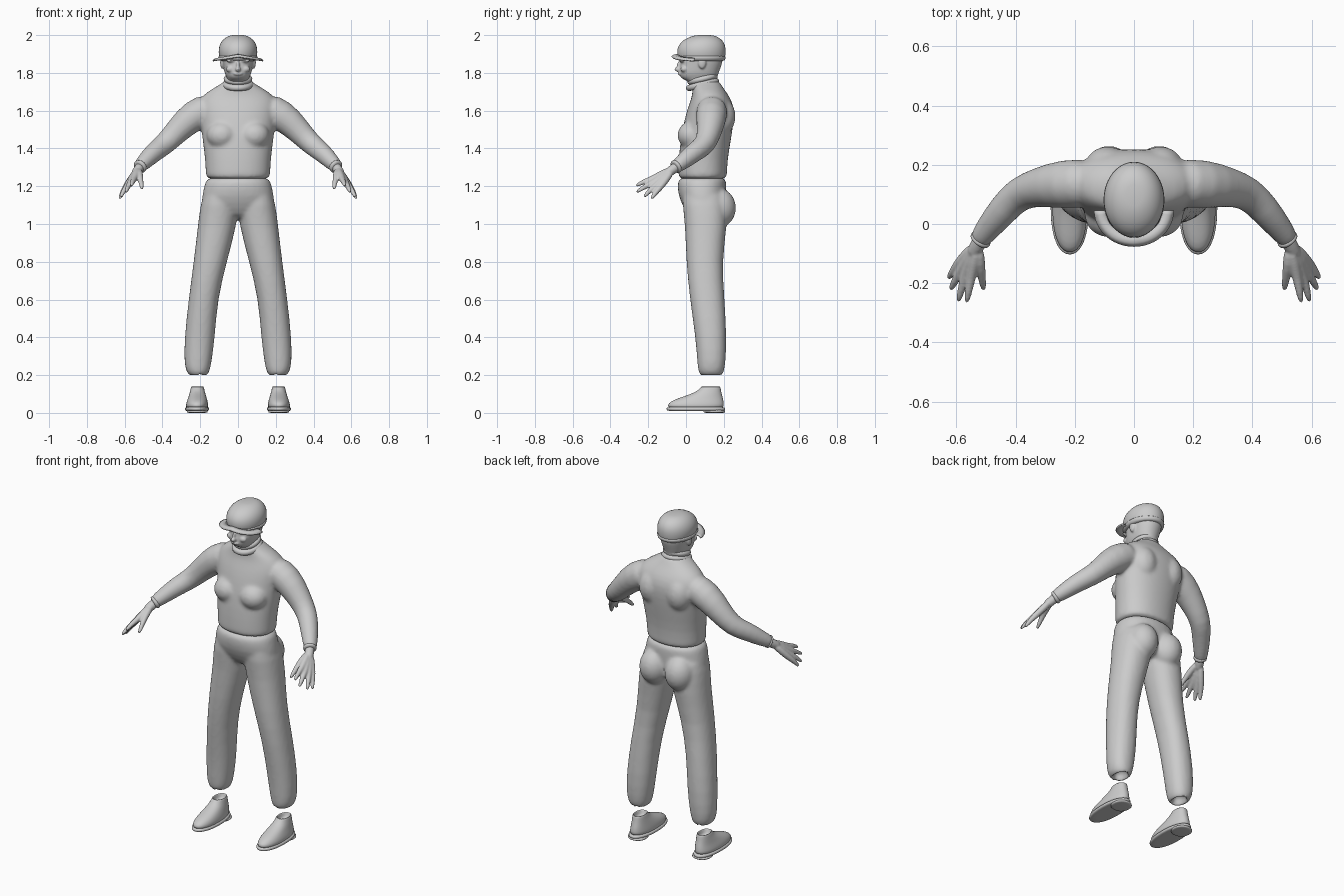
import bpy, bmesh
from math import sin, cos, pi, radians
from mathutils import Vector, Matrix

cube = bpy.data.objects.get("Cube")
if cube:
    bpy.data.objects.remove(cube)

GREY = (0.6, 0.6, 0.6, 1)
material = bpy.data.materials.new("plain grey")
material.use_nodes = True
material.diffuse_color = GREY
material.node_tree.nodes["Principled BSDF"].inputs["Base Color"].default_value = GREY
SIDES = (1, -1)


def skin(bm, rings):
    """Bridge rings of points and cap both ends."""
    loops = [[bm.verts.new(point) for point in ring] for ring in rings]
    count = len(loops[0])
    for low, high in zip(loops, loops[1:]):
        for i in range(count):
            j = (i + 1) % count
            bm.faces.new((low[i], low[j], high[j], high[i]))
    bm.faces.new(loops[0][::-1])
    bm.faces.new(loops[-1])


def loft(bm, rows, side=1, power=2.2, count=24):
    """Stack level rounded sections: height, centre x, front, back, half width."""
    def bend(value):
        return (1 if value > 0 else -1) * abs(value) ** (2 / power)
    rings = []
    for z, x, front, back, half in rows:
        angles = [2 * pi * i / count for i in range(count)]
        rings.append([(side * (x + half * bend(cos(a))),
                       (front + back) / 2 + (back - front) / 2 * bend(sin(a)), z)
                      for a in angles])
    skin(bm, rings)


def tube(bm, path, side=1, count=12):
    """Sweep circles along a path of x, y, z, radius."""
    points = [Vector(p[:3]) for p in path]
    rings = []
    for i, point in enumerate(points):
        along = points[min(i + 1, len(points) - 1)] - points[max(i - 1, 0)]
        across = along.cross(Vector((0, 0, 1))).normalized()
        up = across.cross(along).normalized()
        ring = []
        for k in range(count):
            a = 2 * pi * k / count
            p = point + path[i][3] * (across * cos(a) + up * sin(a))
            ring.append((side * p.x, p.y, p.z))
        rings.append(ring)
    skin(bm, rings)


def blob(bm, centre, size, side=1):
    x, y, z = centre
    matrix = Matrix.Translation((side * x, y, z)) @ Matrix.Diagonal((*size, 1))
    bmesh.ops.create_uvsphere(bm, u_segments=16, v_segments=10, radius=1, matrix=matrix)


def finish(name, bm, voxel=None, soften=4, subdivide=True):
    """Turn the mesh into an object; a voxel size welds its parts together."""
    bmesh.ops.recalc_face_normals(bm, faces=bm.faces)
    mesh = bpy.data.meshes.new(name)
    bm.to_mesh(mesh)
    bm.free()
    mesh.materials.append(material)
    mesh.shade_smooth()
    obj = bpy.data.objects.new(name, mesh)
    bpy.context.collection.objects.link(obj)
    if subdivide:
        obj.modifiers.new("Round", "SUBSURF").levels = 1
        obj.modifiers["Round"].render_levels = 1
    if voxel:
        weld = obj.modifiers.new("Weld", "REMESH")
        weld.mode = "VOXEL"
        weld.voxel_size = voxel
        weld.use_smooth_shade = True
        relax = obj.modifiers.new("Relax", "SMOOTH")
        relax.factor = 0.5
        relax.iterations = soften
    return obj


# Shirt: torso, chest, shoulder blades and sleeves
bm = bmesh.new()
loft(bm, [(1.235, 0, -.04, .215, .168), (1.25, 0, -.042, .218, .172),
          (1.34, 0, -.04, .22, .174), (1.45, 0, -.03, .24, .19),
          (1.55, 0, -.01, .255, .2), (1.62, 0, .01, .255, .215),
          (1.67, 0, .03, .235, .2), (1.71, 0, .035, .205, .15),
          (1.74, 0, .03, .185, .09), (1.77, 0, .03, .17, .06)])
for side in SIDES:
    blob(bm, (.085, .03, 1.47), (.085, .078, .075), side)
    blob(bm, (.09, .19, 1.57), (.08, .075, .1), side)
    tube(bm, [(.12, .14, 1.63, .085), (.24, .135, 1.575, .085),
              (.32, .125, 1.495, .068), (.39, .105, 1.42, .058),
              (.44, .05, 1.385, .054), (.49, -.01, 1.335, .045),
              (.52, -.05, 1.305, .037), (.526, -.062, 1.298, .03)], side, 20)
finish("shirt", bm, .01, 8)

# Trousers: hips, seat and legs with turned-in hems
bm = bmesh.new()
loft(bm, [(1.02, 0, .03, .2, .14), (1.08, 0, -.01, .21, .198),
          (1.15, 0, -.043, .215, .192), (1.22, 0, -.047, .215, .175),
          (1.255, 0, -.035, .21, .165)])
for side in SIDES:
    blob(bm, (.085, .175, 1.085), (.088, .093, .105), side)
    loft(bm, [(1.2, .09, -.02, .2, .085), (1.1, .1, -.02, .215, .1),
              (1.0, .108, -.005, .22, .104), (.8, .147, 0, .19, .088),
              (.6, .185, .02, .205, .077), (.4, .203, .05, .216, .081),
              (.26, .213, .06, .21, .073), (.215, .212, .065, .2, .06),
              (.195, .21, .08, .19, .045), (.2, .21, .09, .18, .034),
              (.25, .21, .095, .175, .03)], side)
finish("trousers", bm, .01, 6)

# Hands: each finger runs from the wrist so the roots form the palm
fingers = [((.551, -.18, 1.237), (.566, -.268, 1.2)),
           ((.571, -.175, 1.217), (.595, -.266, 1.165)),
           ((.587, -.16, 1.202), (.622, -.225, 1.14)),
           ((.598, -.14, 1.19), (.628, -.185, 1.13))]
for side, label in zip(SIDES, ("left", "right")):
    bm = bmesh.new()
    wrist = Vector((.525, -.06, 1.3))
    for i, (knuckle, tip) in enumerate(fingers):
        knuckle, tip = Vector(knuckle), Vector(tip)
        root = wrist.lerp(knuckle, .15)
        middle = knuckle.lerp(tip, .55) + Vector((0, 0, .006))
        tube(bm, [(*root, .018), (*wrist.lerp(knuckle, .6), .021), (*knuckle, .017),
                  (*middle, .013), (*tip, .009)], side)
    tube(bm, [(.525, -.08, 1.285, .018), (.522, -.13, 1.265, .02),
              (.514, -.18, 1.225, .014), (.507, -.228, 1.18, .01)], side)
    tube(bm, [(.51, -.035, 1.315, .028), (.53, -.075, 1.285, .027),
              (.55, -.11, 1.26, .024)], side)
    finish(label + "_hand", bm, .005, 3)

    # Cuffs: thin rolled edge at the wrist
    bm = bmesh.new()
    tube(bm, [(.512, -.042, 1.312, .036), (.518, -.052, 1.304, .039),
              (.526, -.062, 1.298, .036)], side, 16)
    finish(label + "_cuff", bm)

# Head: neck, jaw, nose, lips and ears
bm = bmesh.new()
loft(bm, [(1.7, 0, .04, .16, .055), (1.755, 0, .02, .165, .06),
          (1.768, 0, -.025, .165, .055), (1.79, 0, -.037, .17, .07),
          (1.83, 0, -.035, .185, .077), (1.86, 0, -.028, .195, .082),
          (1.92, 0, -.03, .2, .09)])
blob(bm, (0, -.038, 1.819), (.015, .024, .014))
blob(bm, (0, -.036, 1.838), (.009, .013, .025))
blob(bm, (0, -.032, 1.794), (.026, .012, .007))
for side in SIDES:
    blob(bm, (.083, .085, 1.855), (.012, .022, .034), side)
    blob(bm, (.035, -.02, 1.865), (.03, .016, .009), side)
    blob(bm, (.04, -.01, 1.82), (.025, .02, .018), side)
finish("head", bm, .005, 3)

# Collar: two rolled bands, higher at the nape
bm = bmesh.new()
for height, width, thick in ((1.738, .078, .017), (1.768, .071, .015)):
    rings = []
    tilt = Matrix.Translation((0, .088, height)) @ Matrix.Rotation(radians(14), 4, "X")
    for offset, shrink in ((-1, .8), (-1, 1), (0, 1.12), (1, 1), (1, .8)):
        rings.append([tilt @ Vector((width * shrink * cos(pi * k / 12),
                                     width * 1.08 * shrink * sin(pi * k / 12),
                                     thick * offset)) for k in range(24)])
    skin(bm, rings)
finish("collar", bm)

# Cap crown and its band
bm = bmesh.new()
loft(bm, [(1.872, 0, -.035, .2, .09), (1.875, 0, -.043, .207, .098),
          (1.91, 0, -.05, .212, .105), (1.945, 0, -.043, .21, .101),
          (1.975, 0, -.015, .193, .083), (1.993, 0, .025, .165, .058),
          (2.001, 0, .06, .135, .03)], power=2)
finish("cap_crown", bm)
bm = bmesh.new()
loft(bm, [(1.862, 0, -.03, .2, .09), (1.866, 0, -.046, .208, .1),
          (1.888, 0, -.052, .214, .106), (1.892, 0, -.04, .205, .1)], power=2)
finish("cap_band", bm)

# Cap brim: a drooping crescent
bm = bmesh.new()
steps = 24
rows = []
for i in range(steps + 1):
    a = pi + pi * i / steps
    drop = .02 * abs(cos(a))
    rows.append([bm.verts.new((x * cos(a), .045 + y * sin(a), z - drop))
                 for x, y, z in ((.095, .085, 1.9), (.118, .108, 1.898), (.135, .122, 1.888))])
for a, b in zip(rows, rows[1:]):
    for k in range(2):
        bm.faces.new((a[k], a[k + 1], b[k + 1], b[k]))
brim = finish("cap_brim", bm, subdivide=False)
brim.modifiers.new("Thickness", "SOLIDIFY").thickness = .008

# Shoes: sloping upper with hollow opening, sole and heel
for side, label in zip(SIDES, ("left", "right")):
    bm = bmesh.new()
    loft(bm, [(.02, .217, -.095, .2, .058), (.04, .217, -.1, .202, .06),
              (.06, .216, -.085, .2, .056), (.078, .215, -.04, .196, .05),
              (.098, .215, .02, .19, .044), (.118, .215, .065, .186, .038),
              (.14, .215, .08, .182, .034), (.14, .215, .087, .176, .029),
              (.1, .215, .09, .174, .027)], side)
    finish(label + "_shoe", bm)
    bm = bmesh.new()
    loft(bm, [(.01, .217, -.09, .2, .054), (.012, .217, -.104, .21, .065),
              (.028, .217, -.106, .21, .066), (.032, .217, -.095, .2, .057)], side)
    loft(bm, [(0, .216, .1, .203, .05), (.002, .216, .09, .208, .056),
              (.02, .216, .09, .208, .058)], side)
    finish(label + "_sole", bm)
